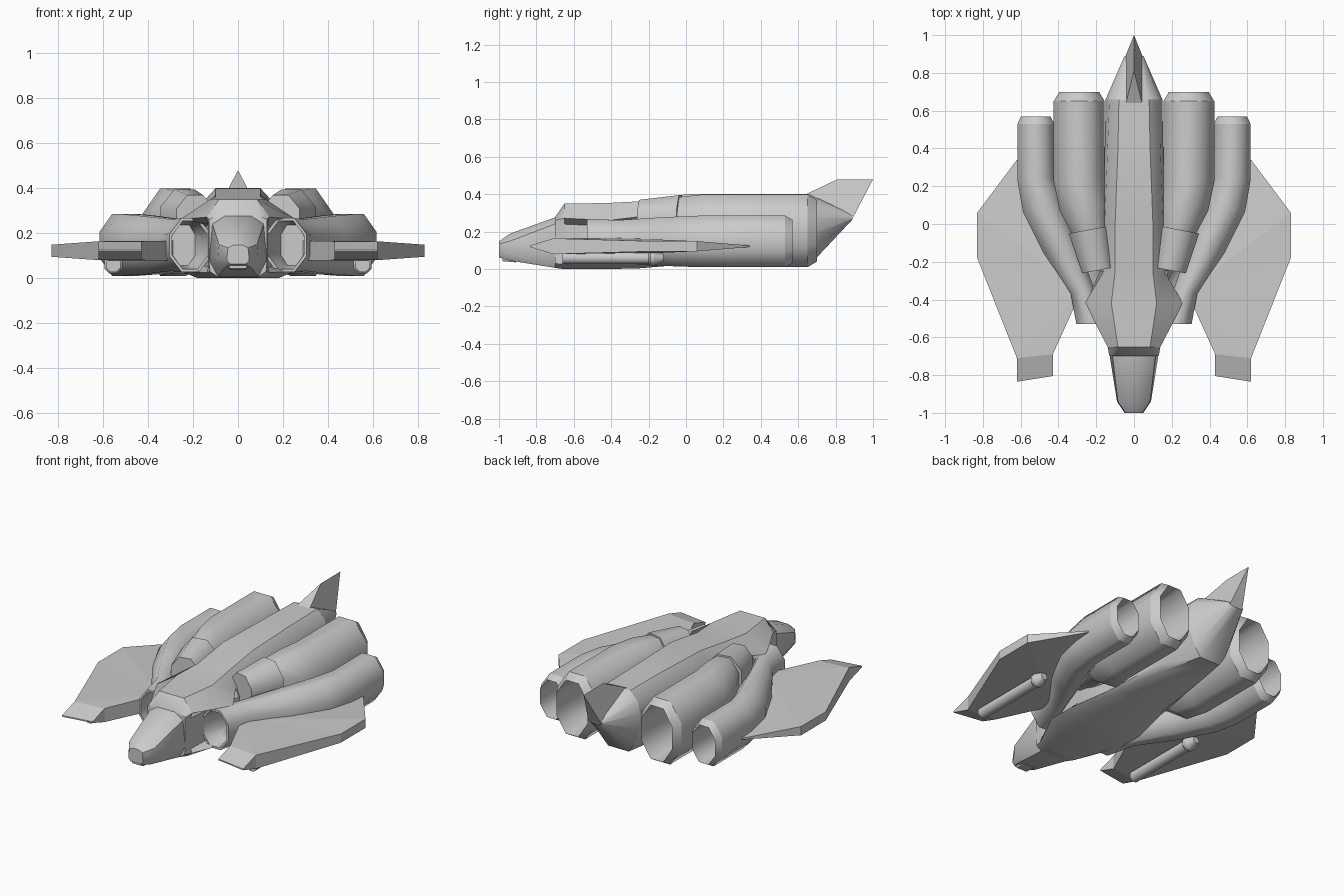
import bpy, bmesh, math

if "Cube" in bpy.data.objects:
    bpy.data.objects.remove(bpy.data.objects["Cube"])


def make(name, bm, mirror=False, smooth=None):
    bmesh.ops.recalc_face_normals(bm, faces=bm.faces)
    me = bpy.data.meshes.new(name)
    bm.to_mesh(me)
    bm.free()
    ob = bpy.data.objects.new(name, me)
    bpy.context.collection.objects.link(ob)
    if mirror:
        mod = ob.modifiers.new("Mirror", "MIRROR")
        mod.use_mirror_merge = False
    if smooth:
        bpy.ops.object.select_all(action="DESELECT")
        ob.select_set(True)
        bpy.context.view_layer.objects.active = ob
        bpy.ops.object.shade_smooth_by_angle(angle=math.radians(smooth))
    return ob


def loft(name, rings, mirror=False, smooth=None, sharp=()):
    """Skin closed rings of equal point count, cap the ends, crease some rings."""
    bm = bmesh.new()
    vs = [[bm.verts.new(p) for p in r] for r in rings]
    n = len(vs[0])
    for a, b in zip(vs, vs[1:]):
        for i in range(n):
            j = (i + 1) % n
            bm.faces.new((a[i], a[j], b[j], b[i]))
    bm.faces.new(vs[0])
    bm.faces.new(vs[-1])
    for k in sharp:
        for i in range(n):
            bm.edges.get((vs[k][i], vs[k][(i + 1) % n])).smooth = False
    return make(name, bm, mirror, smooth)


def hull_ring(y, half):
    """Symmetric cross-section from its right half, top to bottom."""
    return [(x, y, z) for x, z in half] + [(-x, y, z) for x, z in reversed(half)]


def oct_ring(cx, y, cz, ax, az, skew=0):
    """Octagon with flats up; skew turns it to follow a bend."""
    k = 1 / math.cos(math.pi / 8)
    pts = []
    for i in range(8):
        t = math.pi / 8 + i * math.pi / 4
        dx = ax * k * math.cos(t)
        pts.append((cx + dx, y - skew * dx, cz + az * k * math.sin(t)))
    return pts


# nose and cockpit
loft("nose", [hull_ring(y, h) for y, h in [
    (-1.0, [(.02, .148), (.045, .135), (.05, .08), (.035, .062)]),
    (-.94, [(.035, .19), (.085, .15), (.09, .085), (.06, .045)]),
    (-.69, [(.06, .28), (.115, .245), (.13, .08), (.09, .005)]),
    (-.5, [(.06, .29), (.115, .245), (.13, .08), (.09, .005)])]], smooth=40)

# chin sensor
loft("chin_sensor", [hull_ring(y, h) for y, h in [
    (-.98, [(.04, .072), (.045, .062), (.035, .042)]),
    (-.91, [(.04, .072), (.045, .062), (.035, .036)])]])

# main fuselage: hood, shoulders and belly lips around recessed sides, tail cone
loft("fuselage", [hull_ring(y, h) for y, h in [
    (-.70, [(.085, .278), (.13, .262), (.128, .24), (.128, .06), (.125, .03), (.09, .006)]),
    (-.65, [(.085, .35), (.14, .272), (.132, .24), (.132, .05), (.14, .025), (.11, .0)]),
    (-.42, [(.12, .353), (.26, .26), (.14, .23), (.14, .05), (.25, .03), (.18, .0)]),
    (-.25, [(.1, .362), (.16, .28), (.18, .23), (.2, .08), (.25, .03), (.19, .004)]),
    (0, [(.1, .4), (.155, .34), (.17, .25), (.17, .1), (.2, .04), (.17, .025)]),
    (.4, [(.085, .402), (.14, .35), (.155, .26), (.155, .15), (.15, .06), (.12, .025)]),
    (.66, [(.08, .4), (.13, .35), (.15, .28), (.15, .18), (.11, .08), (.07, .02)]),
    (.89, [(.03, .29), (.05, .28), (.05, .275), (.05, .27), (.04, .267), (.02, .265)])]],
    smooth=42, sharp=(1, 6))

# tail fin
bm = bmesh.new()
base = [bm.verts.new(p) for p in [(-.045, .63, .395), (.045, .63, .395),
                                  (.045, .89, .27), (-.045, .89, .27)]]
f, r = bm.verts.new((0, .81, .48)), bm.verts.new((0, 1.0, .48))
for face in [base, (base[0], base[1], f), (base[1], base[2], r, f),
             (base[2], base[3], r), (base[3], base[0], f, r)]:
    bm.faces.new(face)
make("tail_fin", bm)

# inner engines, hollow at the rear
loft("inner_engine", [oct_ring(*r) for r in [
    (.29, .35, .205, .09, .14),
    (.29, .70, .205, .105, .165),
    (.29, .65, .205, .135, .195),
    (.29, .23, .205, .135, .195, .06),
    (.265, .09, .208, .128, .19, .15),
    (.235, -.03, .245, .095, .14, .19),
    (.2, -.2, .25, .075, .095, .19)]], True, 70, (1, 2))

# collars on the inner engines
loft("engine_collar", [oct_ring(*r) for r in [
    (.238, -.03, .265, .107, .13, .19),
    (.19, -.245, .265, .084, .105, .19)]], True, 70)

# outer engines running forward into the open intakes
loft("outer_engine", [oct_ring(*r) for r in [
    (.52, .3, .148, .065, .1),
    (.52, .57, .148, .078, .115),
    (.52, .53, .148, .097, .138),
    (.52, .24, .148, .097, .138, .1),
    (.488, .1, .148, .1, .138, .35),
    (.395, -.11, .147, .087, .13, .45),
    (.275, -.35, .147, .06, .115, .3),
    (.213, -.53, .147, .092, .12),
    (.213, -.53, .147, .08, .107),
    (.24, -.38, .147, .055, .09)]], True, 70, (1, 2, 7, 8))

# wings: outline with half-thickness at each corner
outline = [(.43, -.805, .004), (.62, -.835, .004), (.62, -.71, .042), (.83, -.18, .027),
           (.83, .06, .027), (.62, .34, .004), (.45, .34, .01), (.28, -.36, .045),
           (.43, -.69, .042)]
bm = bmesh.new()
top = [bm.verts.new((x, y, .122 + t)) for x, y, t in outline]
bot = [bm.verts.new((x, y, .122 - t)) for x, y, t in outline]
for s in (top, bot):
    for idx in [(0, 1, 2, 8), (8, 2, 7), (2, 3, 7), (3, 4, 7), (4, 5, 7), (5, 6, 7)]:
        bm.faces.new([s[i] for i in idx])
for i in range(9):
    j = (i + 1) % 9
    bm.faces.new((top[i], top[j], bot[j], bot[i]))
make("wing", bm, True)

# gun pods under the wings with a flared rear cap
loft("wing_pod", [oct_ring(.555, y, .06, r, r) for y, r in [
    (-.66, .032), (-.2, .032), (-.19, .04), (-.17, .04), (-.12, .02)]], True, 50, (1, 2, 3))
